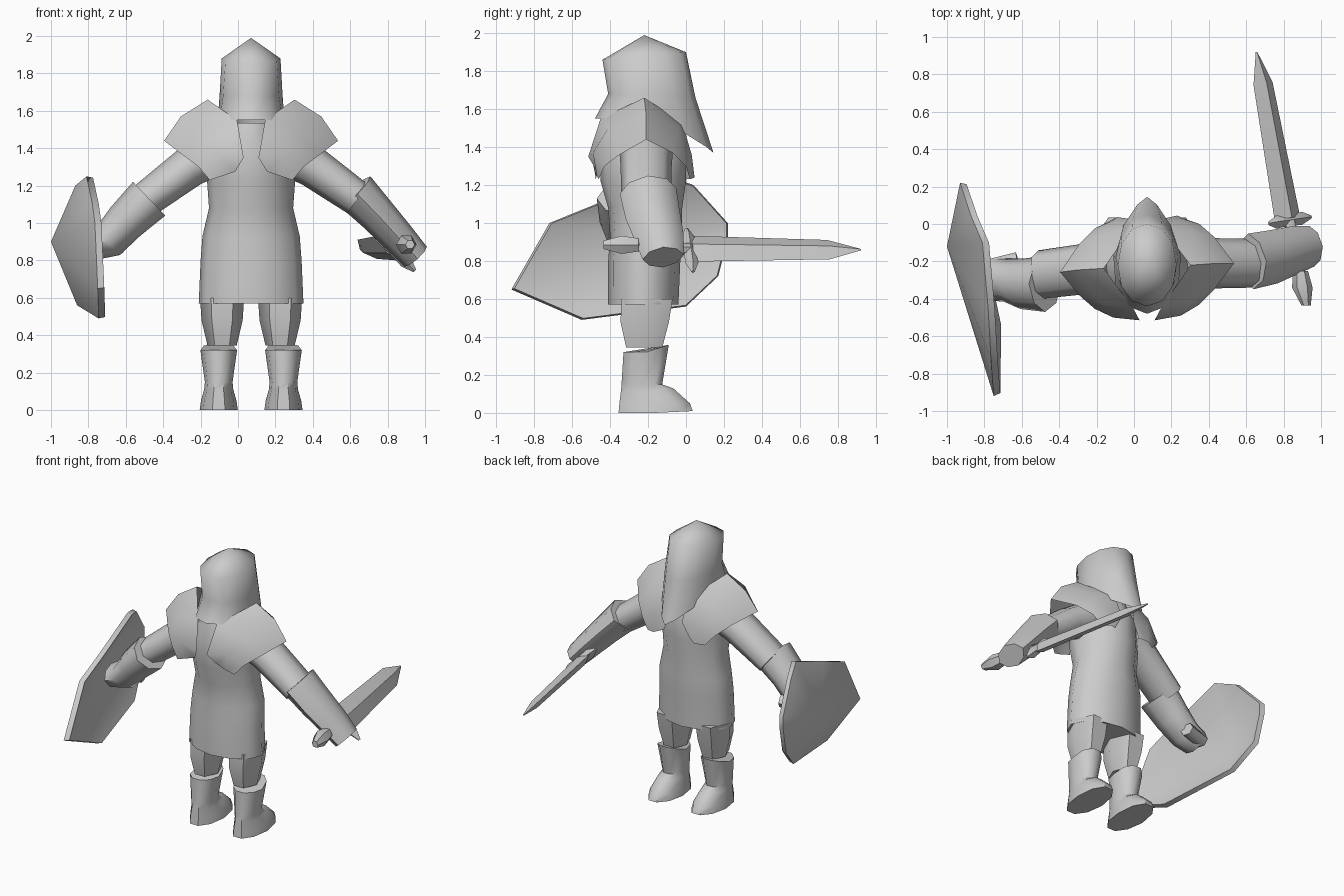
import bpy, bmesh, math
from mathutils import Vector as V

if "Cube" in bpy.data.objects:
    bpy.data.objects.remove(bpy.data.objects["Cube"])

grey = bpy.data.materials.new("plain_grey")
grey.use_nodes = True
grey.diffuse_color = (0.6, 0.6, 0.6, 1)
grey.node_tree.nodes["Principled BSDF"].inputs["Base Color"].default_value = (0.6, 0.6, 0.6, 1)

MID = 0.07  # body centre line
X, Y = V((1, 0, 0)), V((0, 1, 0))


def finish(name, bm, angle=50):
    bmesh.ops.recalc_face_normals(bm, faces=bm.faces)
    me = bpy.data.meshes.new(name)
    bm.to_mesh(me)
    bm.free()
    me.materials.append(grey)
    ob = bpy.data.objects.new(name, me)
    bpy.context.collection.objects.link(ob)
    bpy.ops.object.select_all(action="DESELECT")
    ob.select_set(True)
    bpy.context.view_layer.objects.active = ob
    bpy.ops.object.shade_smooth_by_angle(angle=math.radians(angle))


def ring(c, u, v, n, power=1.0):
    pts = []
    for i in range(n):
        a = math.tau * i / n
        cs, sn = math.cos(a), math.sin(a)
        pts.append(V(c) + u * math.copysign(abs(cs) ** power, cs)
                   + v * math.copysign(abs(sn) ** power, sn))
    return pts


def bridge(name, rings, angle=50, closed=True):
    """Join rows of points with quads."""
    bm = bmesh.new()
    rows = [[bm.verts.new(p) for p in r] for r in rings]
    n = len(rows[0])
    for a, b in zip(rows, rows[1:]):
        for i in range(n if closed else n - 1):
            j = (i + 1) % n
            bm.faces.new((a[i], a[j], b[j], b[i]))
    if closed:
        bm.faces.new(rows[0])
        bm.faces.new(rows[-1])
    finish(name, bm, angle)


def stack(name, levels, n, power, cx=MID):
    """Horizontal oval sections: (z, half width, y front, y back)."""
    bridge(name, [ring((cx, (f + b) / 2, z), X * w, Y * (b - f) / 2, n, power)
                  for z, w, f, b in levels])


def limb(name, path, radii, n=8, power=1.0):
    """Tube along a path; radii are (across y, across the other way)."""
    pts = [V(p) for p in path]
    rings = []
    for i, p in enumerate(pts):
        d = (pts[min(i + 1, len(pts) - 1)] - pts[max(i - 1, 0)]).normalized()
        side = (Y - d * d.y).normalized()
        rings.append(ring(p, side * radii[i][0], d.cross(side) * radii[i][1], n, power))
    bridge(name, rings, 60)


# Tunic
stack("tunic", [(0.57, 0.28, -0.41, -0.04), (0.8, 0.27, -0.41, -0.03),
                (0.93, 0.26, -0.4, -0.02), (1.08, 0.225, -0.41, -0.02),
                (1.22, 0.235, -0.45, 0.0), (1.4, 0.22, -0.46, 0.0),
                (1.535, 0.13, -0.43, -0.05)], 12, 1.05)

# Hood, its lower edge falling to a point behind
bm = bmesh.new()
rows = []
for z, w, f, b, rise, drop, pinch in [(1.55, 0.195, -0.48, 0.145, 0, 0.18, 0.6),
                                      (1.68, 0.172, -0.41, 0.05, 0, 0.02, 0.15),
                                      (1.88, 0.157, -0.44, 0.0, 0.02, 0, 0)]:
    row = []
    for p in ring((MID, (f + b) / 2, z), X * w, Y * (b - f) / 2, 12, 0.95):
        t = (p.y - f) / (b - f)
        p.z += rise * (2 * t - 1) - drop * t ** 3
        p.x = MID + (p.x - MID) * (1 - pinch * t ** 3)
        row.append(bm.verts.new(p))
    rows.append(row)
apex = bm.verts.new((MID, -0.22, 1.99))
for i in range(12):
    j = (i + 1) % 12
    for a, b in zip(rows, rows[1:]):
        bm.faces.new((a[i], a[j], b[j], b[i]))
    bm.faces.new((rows[-1][i], rows[-1][j], apex))
finish("hood", bm, 70)

for s, side, sweep in ((1, "left", 0.0), (-1, "right", 0.13)):
    # Shoulder cape, rows run from front to back
    inner = [(0.085, -0.47, 1.275), (0.04, -0.515, 1.35), (0.075, -0.45, 1.55),
             (0.232, -0.22, 1.66), (0.08, -0.02, 1.53), (0.05, 0.02, 1.36), (0.1, 0.01, 1.26)]
    middle = [(0.16, -0.47, 1.25), (0.18, -0.49, 1.37), (0.24, -0.41, 1.5),
              (0.375, -0.21, 1.57), (0.24, -0.04, 1.49), (0.18, 0.03, 1.36), (0.16, 0.045, 1.24)]
    outer = [(0.222, -0.46, 1.23), (0.28, -0.43, 1.3), (0.36, -0.35, 1.36),
             (0.465, -0.21, 1.44), (0.36, -0.07, 1.37), (0.28, 0.0, 1.3), (0.222, 0.02, 1.23)]
    bridge(side + "_shoulder_cape",
           [[(MID + s * x, y - sweep * max(0, x - 0.1), z) for x, y, z in row]
            for row in (inner, middle, outer)], 70, False)

    # Thigh and boot
    cx = MID + s * 0.155
    stack(side + "_leg", [(0.345, 0.078, -0.33, -0.11), (0.48, 0.11, -0.365, -0.07),
                          (0.6, 0.118, -0.36, -0.05)], 6, 1.0, cx)
    boot = []
    for z, w, f, b, tilt in [(0.0, 0.102, -0.365, 0.045, 0.01), (0.05, 0.095, -0.36, 0.03, 0.0),
                             (0.11, 0.078, -0.35, -0.06, 0.02), (0.15, 0.074, -0.345, -0.12, 0.0),
                             (0.32, 0.098, -0.335, -0.085, 0.04)]:
        r = ring((cx + s * 0.018, (f + b) / 2, z), X * w, Y * (b - f) / 2, 10, 0.95)
        for p in r:
            p.z += tilt * max(0, (p.y - f) / (b - f) * 2 - 1)
        boot.append(r)
    bridge(side + "_boot", boot)

# Arms
limb("left_upper_arm", [(0.27, -0.21, 1.37), (0.4, -0.21, 1.3), (0.64, -0.21, 1.13)],
     [(0.14, 0.12), (0.135, 0.11), (0.13, 0.095)])
limb("right_upper_arm", [(-0.13, -0.23, 1.37), (-0.26, -0.24, 1.3), (-0.5, -0.27, 1.12)],
     [(0.14, 0.12), (0.135, 0.11), (0.13, 0.095)])
limb("left_gauntlet", [(0.625, -0.2, 1.17), (0.75, -0.175, 1.04), (0.86, -0.14, 0.92), (0.95, -0.12, 0.82)],
     [(0.15, 0.115), (0.145, 0.1), (0.13, 0.09), (0.11, 0.08)], 8, 1.15)
limb("right_gauntlet", [(-0.475, -0.32, 1.13), (-0.6, -0.32, 1.01), (-0.69, -0.3, 0.91), (-0.78, -0.3, 0.88)],
     [(0.15, 0.125), (0.135, 0.11), (0.115, 0.1), (0.11, 0.08)], 8, 1.1)
limb("right_thumb", [(-0.62, -0.2, 0.88), (-0.78, -0.24, 0.87)], [(0.05, 0.045), (0.05, 0.05)], 6)

# Shield: rim outline, raised boss outside and hollow inside
rim = [(-0.81, -0.1, 1.25), (-0.87, 0.04, 1.2), (-0.93, 0.22, 1.0), (-0.93, 0.22, 0.92),
       (-0.92, 0.17, 0.72), (-0.86, 0.0, 0.56), (-0.745, -0.55, 0.49), (-0.75, -0.92, 0.65),
       (-0.765, -0.72, 1.0), (-0.78, -0.45, 1.11)]
bm = bmesh.new()
boss = bm.verts.new((-1.0, -0.12, 0.9))
hollow = bm.verts.new((-0.95, -0.14, 0.89))
front = [bm.verts.new(p) for p in rim]
back = [bm.verts.new((x + 0.035, -0.12 + (y + 0.12) * 0.98, 0.9 + (z - 0.9) * 0.98)) for x, y, z in rim]
for i in range(len(rim)):
    j = (i + 1) % len(rim)
    bm.faces.new((front[i], front[j], boss))
    bm.faces.new((back[j], back[i], hollow))
    bm.faces.new((front[j], front[i], back[i], back[j]))
finish("shield", bm, 50)

# Sword: diamond sections with the flat tilted across x and z
wide, thin = V((0.68, 0.1, -0.68)), V((0.7, 0.15, 0.7))
bridge("sword_blade", [ring(c, wide * w, thin * t, 4) for c, w, t in
                       [((0.82, 0.03, 0.865), 0.1, 0.035), ((0.69, 0.75, 0.86), 0.075, 0.028),
                        ((0.655, 0.92, 0.86), 0.006, 0.004)]], 30)
bridge("sword_guard", [ring(V((0.83, 0.02, 0.86)) + wide * d, Y * a, thin * a, 4) for d, a in
                       [(-0.16, 0.01), (-0.1, 0.035), (0, 0.03), (0.1, 0.035), (0.17, 0.01)]], 30)
limb("sword_grip", [(0.83, 0.02, 0.865), (0.9, -0.33, 0.885)], [(0.03, 0.03), (0.03, 0.03)], 6)
bridge("sword_pommel", [ring(c, X * r, V((0, 0, r)), 6) for c, r in
                        [((0.89, -0.25, 0.885), 0.04), ((0.9, -0.34, 0.885), 0.055),
                         ((0.92, -0.435, 0.885), 0.025)]], 30)
